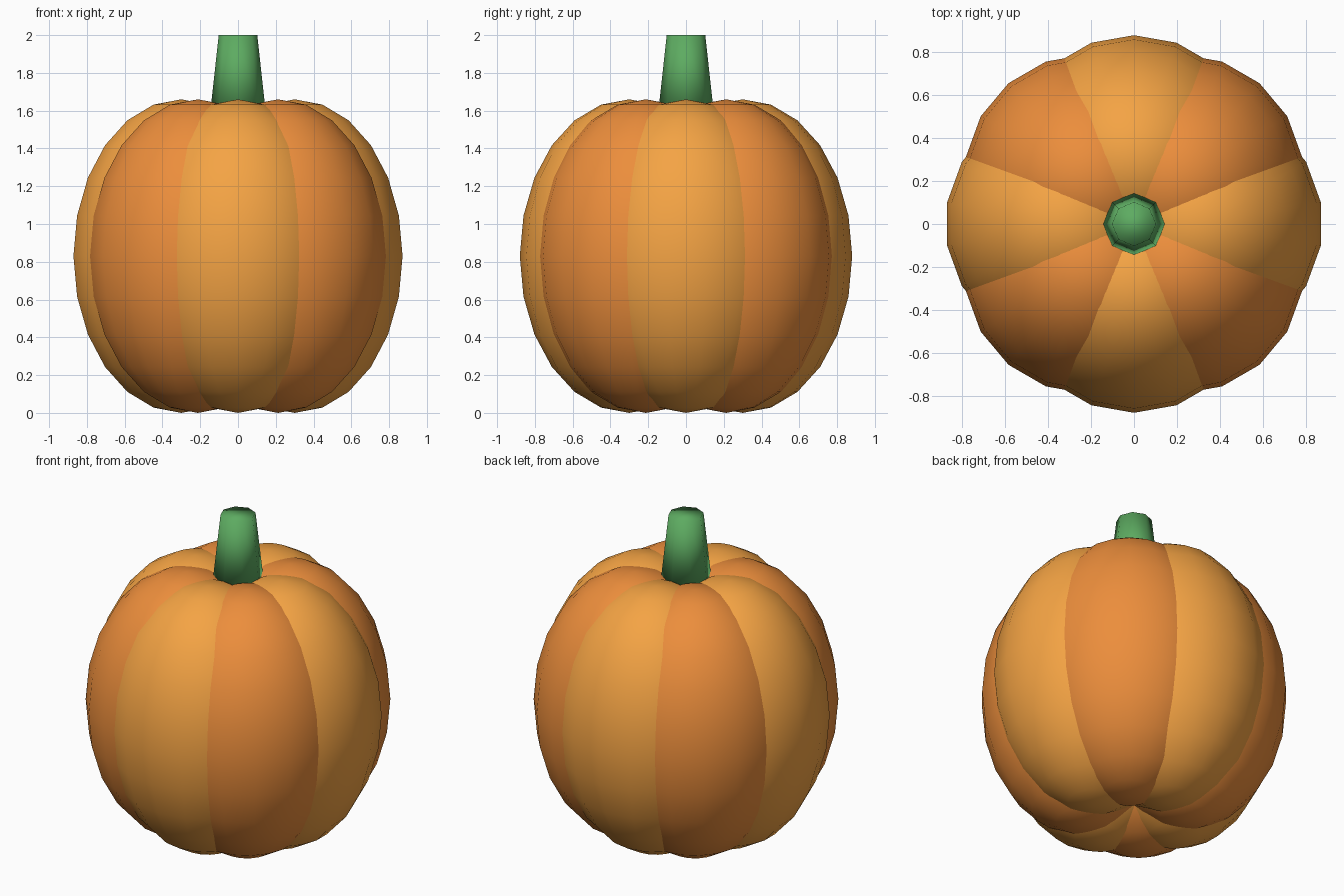
import bpy, bmesh
from math import cos, sin, pi
from mathutils import Matrix

if "Cube" in bpy.data.objects:
    bpy.data.objects.remove(bpy.data.objects["Cube"])


def material(name, color):
    mat = bpy.data.materials.new(name)
    mat.diffuse_color = (*color, 1)
    mat.use_nodes = True
    mat.node_tree.nodes["Principled BSDF"].inputs["Base Color"].default_value = mat.diffuse_color
    return mat


def finish(name, bm, mat, location):
    mesh = bpy.data.meshes.new(name)
    for face in bm.faces:
        face.smooth = True
    bm.to_mesh(mesh)
    bm.free()
    mesh.materials.append(mat)
    obj = bpy.data.objects.new(name, mesh)
    obj.location = location
    bpy.context.collection.objects.link(obj)
    return obj


light_orange = material("light_orange", (0.91, 0.37, 0.058))
dark_orange = material("dark_orange", (0.84, 0.27, 0.045))
green = material("stem_green", (0.11, 0.41, 0.12))

# Pumpkin lobes: eight overlapping stretched spheres in a ring, alternating colours
LOBE_OFFSET, LOBE_RADIUS, HALF_HEIGHT = 0.30, 0.58, 0.83
for i in range(8):
    angle = i * pi / 4
    bm = bmesh.new()
    bmesh.ops.create_uvsphere(
        bm, u_segments=18, v_segments=12, radius=1,
        matrix=Matrix.Diagonal((LOBE_RADIUS, LOBE_RADIUS, HALF_HEIGHT, 1)))
    finish(f"pumpkin_lobe_{i + 1}", bm, dark_orange if i % 2 else light_orange,
           (LOBE_OFFSET * cos(angle), LOBE_OFFSET * sin(angle), HALF_HEIGHT))

# Stem: tapered eight-sided post sunk into the top
STEM_BOTTOM, STEM_TOP = 1.60, 2.0
bm = bmesh.new()
bmesh.ops.create_cone(bm, cap_ends=True, segments=8, radius1=0.146, radius2=0.102,
                      depth=STEM_TOP - STEM_BOTTOM)
finish("stem", bm, green, (0, 0, (STEM_TOP + STEM_BOTTOM) / 2))
